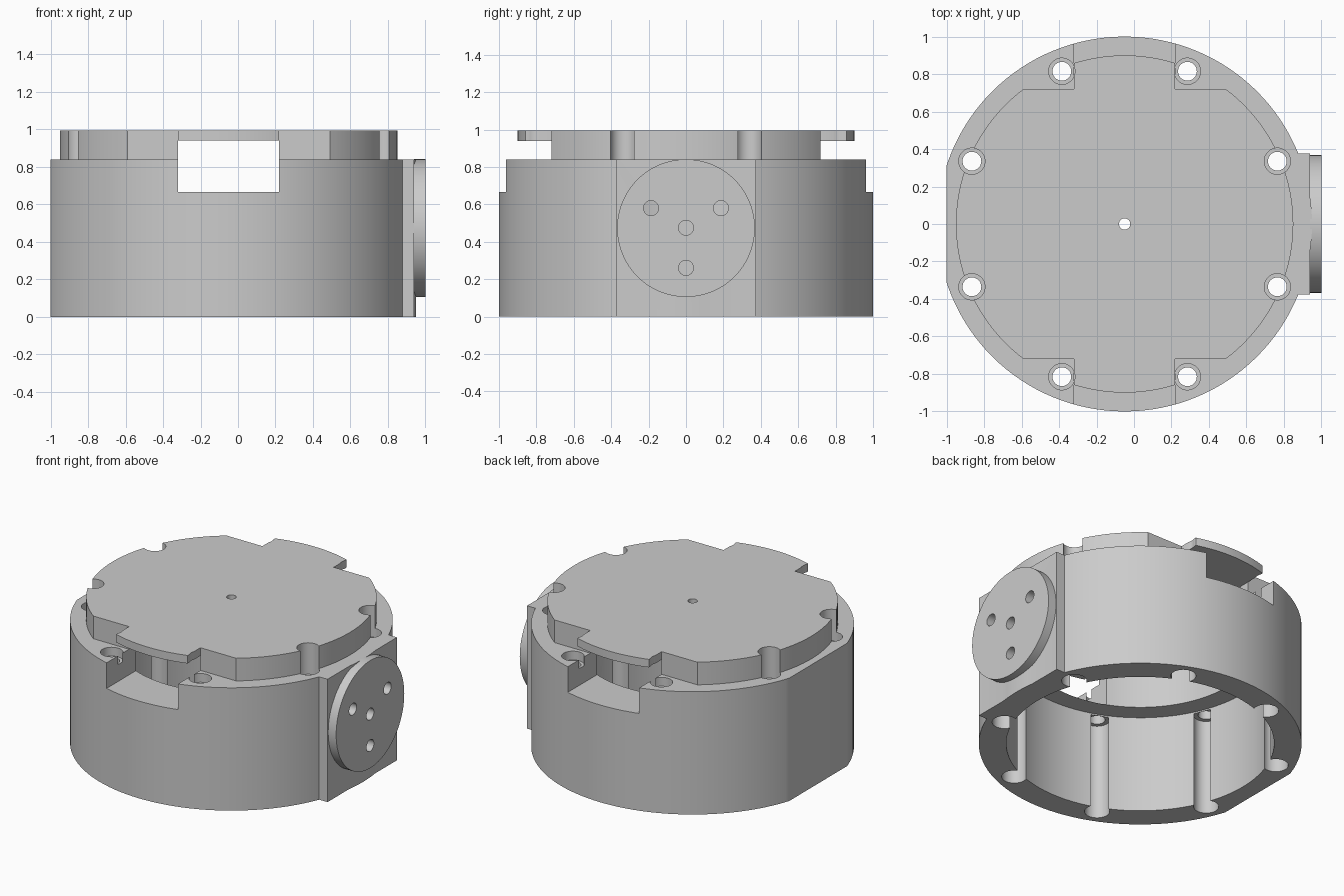
import bpy
from math import pi, sin, cos, radians

if "Cube" in bpy.data.objects:
    bpy.data.objects.remove(bpy.data.objects["Cube"], do_unlink=True)

CX = -0.05                      # axis of the round housing
RIM, FLOOR, TOP = 0.84, 0.665, 0.995
CEILING = 0.94

grey = bpy.data.materials.new("machined_grey")
grey.use_nodes = True
grey.diffuse_color = (0.6, 0.6, 0.6, 1)
grey.node_tree.nodes["Principled BSDF"].inputs["Base Color"].default_value = (0.6, 0.6, 0.6, 1)


def cylinder(name, x, y, r, z0, z1, sides=48):
    bpy.ops.mesh.primitive_cylinder_add(vertices=sides, radius=r, depth=z1 - z0,
                                        location=(x, y, (z0 + z1) / 2))
    ob = bpy.context.object
    ob.name = name
    return ob


def cylinder_x(name, x0, x1, y, z, r, sides=32):
    bpy.ops.mesh.primitive_cylinder_add(vertices=sides, radius=r, depth=x1 - x0,
                                        location=((x0 + x1) / 2, y, z), rotation=(0, pi / 2, 0))
    ob = bpy.context.object
    ob.name = name
    return ob


def box(name, x0, x1, y0, y1, z0, z1):
    bpy.ops.mesh.primitive_cube_add(size=1, location=((x0 + x1) / 2, (y0 + y1) / 2, (z0 + z1) / 2))
    ob = bpy.context.object
    ob.name = name
    ob.scale = (x1 - x0, y1 - y0, z1 - z0)
    return ob


def combine(target, tool, operation="DIFFERENCE"):
    mod = target.modifiers.new(operation, "BOOLEAN")
    mod.operation, mod.solver, mod.object = operation, "EXACT", tool
    bpy.context.view_layer.objects.active = target
    bpy.ops.object.modifier_apply(modifier=mod.name)
    bpy.data.objects.remove(tool, do_unlink=True)


def finish(ob):
    ob.data.materials.clear()
    ob.data.materials.append(grey)
    bpy.ops.object.select_all(action="DESELECT")
    ob.select_set(True)
    bpy.context.view_layer.objects.active = ob
    bpy.ops.object.shade_smooth_by_angle(angle=radians(25))


# Eight screw positions, mirrored in both directions
screws = [(CX + sx * x, sy * y) for x, y in ((0.335, 0.815), (0.815, 0.335))
          for sx in (-1, 1) for sy in (-1, 1)]

# Housing: round wall with a flat on one side and a square boss on the other
housing = cylinder("housing", CX, 0, 1, 0, RIM, 128)
combine(housing, box("boss", 0.5, 0.94, -0.375, 0.375, 0, RIM), "UNION")
combine(housing, box("flat_cut", -1.5, -1, -1, 1, -0.5, 1.5))
combine(housing, cylinder("bore", CX, 0, 0.83, -0.1, FLOOR, 128))
combine(housing, cylinder("throat", CX, 0, 0.7, 0.5, 1, 128))
combine(housing, box("slot", CX - 0.27, CX + 0.27, -1.2, 1.2, FLOOR, CEILING))
for x, y in screws:
    combine(housing, cylinder("channel", x, y, 0.078, -0.1, FLOOR - 0.01))
    combine(housing, cylinder("screw_hole", x, y, 0.05, 0.5, 1))
    combine(housing, cylinder("counterbore", x, y, 0.07, 0.78, 1))

# Lid: hollow cap with stepped corners and screw scallops
lid = cylinder("lid", CX, 0, 0.9, RIM, TOP, 128)
combine(lid, cylinder("lid_hollow", CX, 0, 0.7, 0.7, CEILING, 128))
combine(lid, box("lid_slot", CX - 0.27, CX + 0.27, -1.2, 1.2, 0.7, CEILING))
for sx in (-1, 1):
    for sy in (-1, 1):
        xs = sorted((CX + sx * 0.27, CX + sx * 0.7))
        ys = sorted((sy * 0.72, sy * 1.1))
        combine(lid, box("corner_cut", *xs, *ys, 0.7, 1.2))
for x, y in screws:
    combine(lid, cylinder("scallop", x, y, 0.07, 0.7, 1.2))
combine(lid, cylinder("centre_hole", CX, 0, 0.03, 0.7, 1.2))

# Mounting disc on the boss, with drilled holes
disc = cylinder_x("mounting_disc", 0.94, 1.0, 0, 0.473, 0.368, 96)
for y, z in ((0, 0.475), (0, 0.26), (-0.187, 0.58), (0.187, 0.58)):
    for part in (disc, housing):
        combine(part, cylinder_x("drill", 0.5, 1.2, y, z, 0.04))

for part in (housing, lid, disc):
    finish(part)
